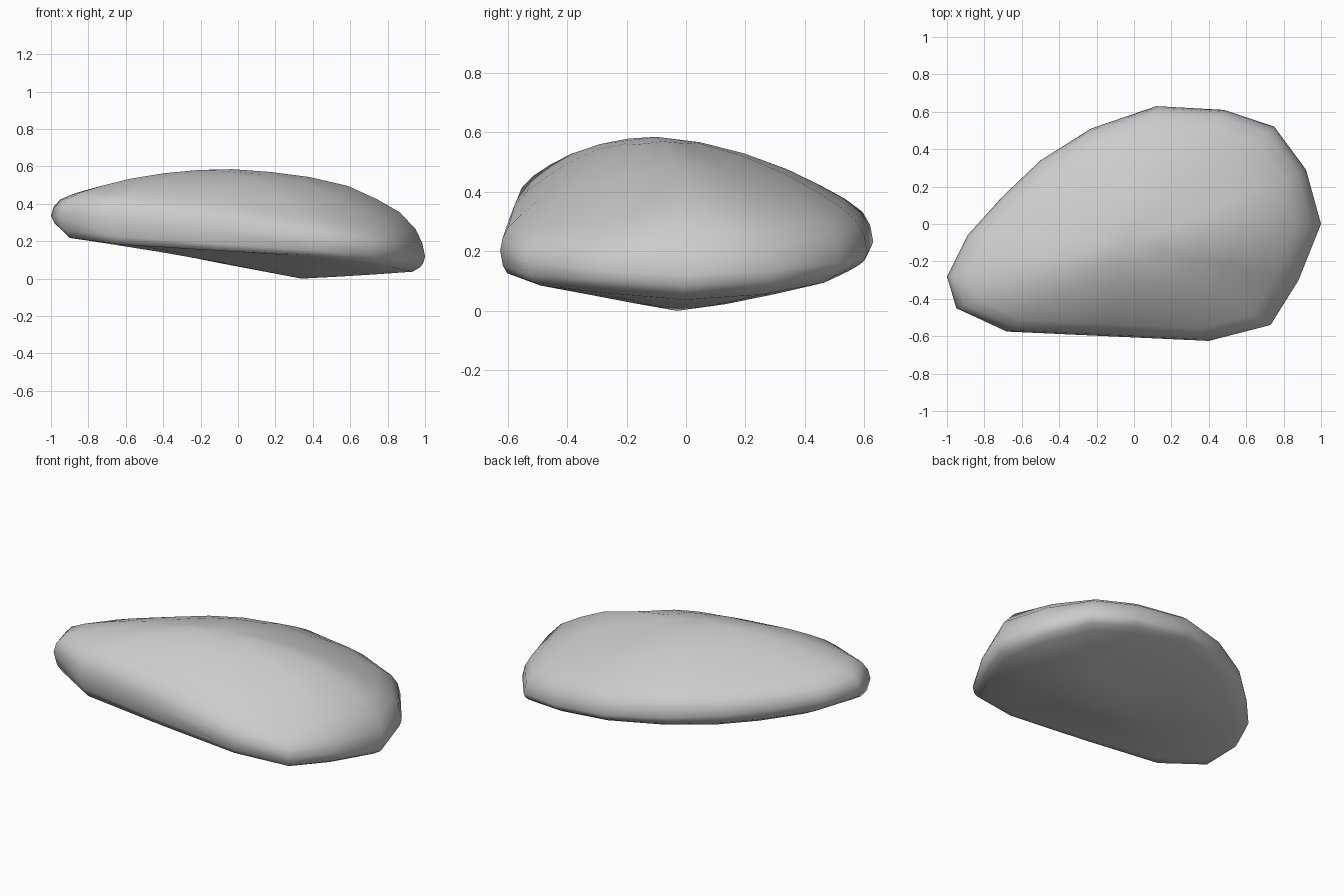
import bpy, bmesh

if "Cube" in bpy.data.objects:
    bpy.data.objects.remove(bpy.data.objects["Cube"])

# plan outline of the pebble, seen from above
RIM = [(-1, -.28), (-.95, -.45), (-.68, -.575), (-.14, -.6), (.4, -.625),
       (.73, -.54), (.88, -.3), (1, 0), (.92, .29), (.75, .52), (.48, .61),
       (.12, .63), (-.23, .51), (-.5, .34), (-.7, .15), (-.89, -.06)]
# rings above the rim: scale, full dome height, straighter slope height
UPPER = [(.985, .06, .055), (.95, .12, .1), (.87, .19, .145), (.75, .245, .195),
         (.6, .3, .25), (.4, .335, .305), (.2, .352, .342)]
# rings below the rim: scale, depth, share of the extra front wall
LOWER = [(.985, -.04, .7), (.96, -.062, 1), (.9, -.09, .65), (.6, -.125, .25),
         (.3, -.158, 0)]
TOP, BOTTOM = (-.03, -.1), (.34, -.03)


def clamp(v, lo=0, hi=1):
    return max(lo, min(hi, v))


def rim_z(x, y):
    return .225 - .105 * x + .05 * y * y


def rise(s, dome, slope, rx, ry, x):
    # full dome only to the right, low shoulder at front right, fuller front left
    w = 1 if rx < 0 else clamp(abs(ry) * 2)
    t = clamp(-2 * ry) * clamp(2 * rx, -1)
    h = dome + (slope - dome) * w
    return h * (1 + .18 * x) * (1 - (.4 if t > 0 else .25) * t * s * s)


def drop(s, depth, share, rx, ry, y):
    # steep wall along the front and front left
    wall = clamp(.06 - .05 * rx, 0, .085) * clamp(-5 * ry - 1.5)
    return depth * (1 - 1.2 * y * y) - wall * share


bm = bmesh.new()


def cap(start, center, rings, tip_z):
    prev, n = start, len(RIM)
    for r in rings:
        cur = []
        for rx, ry in RIM:
            x = center[0] + r[0] * (rx - center[0])
            y = center[1] + r[0] * (ry - center[1])
            h = rise(*r, rx, ry, x) if r[1] > 0 else drop(*r, rx, ry, y)
            cur.append(bm.verts.new((x, y, rim_z(x, y) + h)))
        for i in range(n):
            j = (i + 1) % n
            bm.faces.new((prev[i], prev[j], cur[j], cur[i]))
        prev = cur
    tip = bm.verts.new((*center, tip_z))
    for i in range(n):
        bm.faces.new((prev[i], prev[(i + 1) % n], tip))


# domed top and shallow keel-like underside share the rim
rim = [bm.verts.new((x, y, rim_z(x, y))) for x, y in RIM]
cap(rim, TOP, UPPER, .585)
cap(rim, BOTTOM, LOWER, 0)
bmesh.ops.recalc_face_normals(bm, faces=bm.faces)
for f in bm.faces:
    f.smooth = True

mesh = bpy.data.meshes.new("pebble")
bm.to_mesh(mesh)
bm.free()
bpy.context.collection.objects.link(bpy.data.objects.new("pebble", mesh))
